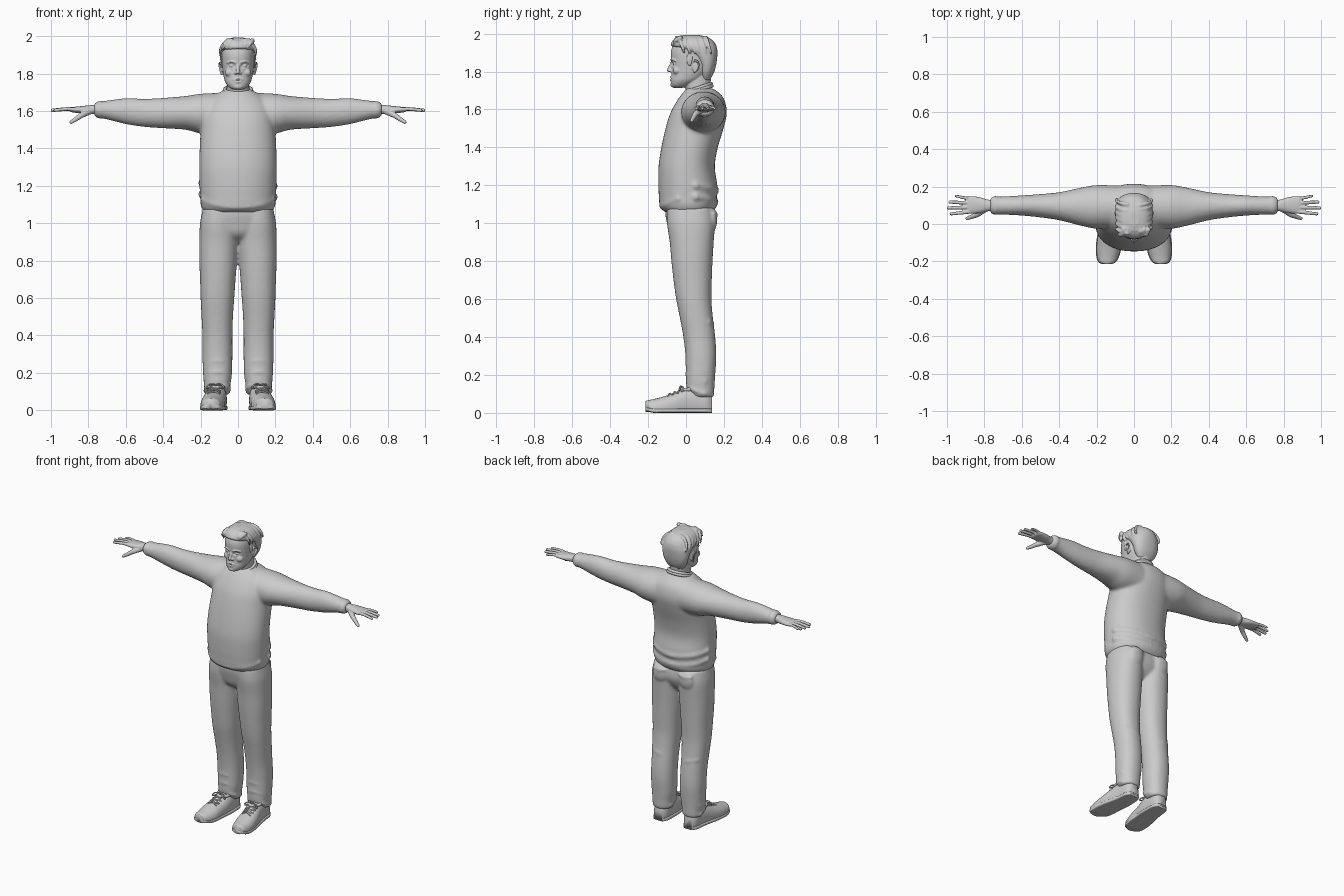
import bpy, bmesh, math, random
from mathutils import Vector, Matrix

random.seed(4)


def spline(rows, steps):
    """Smooth curve through rows of numbers."""
    out = []
    for i in range(len(rows) - 1):
        a, b, c, d = (rows[max(0, min(len(rows) - 1, i + k))] for k in (-1, 0, 1, 2))
        for j in range(steps):
            t = j / steps
            out.append([0.5 * (2 * q + (r - p) * t + (2 * p - 5 * q + 4 * r - s) * t * t
                               + (3 * q - p - 3 * r + s) * t ** 3) for p, q, r, s in zip(a, b, c, d)])
    return out + [list(rows[-1])]


def skin(bm, rings):
    rings = [[bm.verts.new(p) for p in ring] for ring in rings]
    n = len(rings[0])
    for a, b in zip(rings, rings[1:]):
        for i in range(n):
            bm.faces.new((a[i], a[(i + 1) % n], b[(i + 1) % n], b[i]))
    bm.faces.new(rings[0])
    bm.faces.new(rings[-1])


def loft(bm, rows, axis='Z', side=1, p=2.2, n=40, steps=5):
    """Rows are (position, u min, u max, v min, v max) of superellipse sections."""
    rings = []
    for t, u0, u1, v0, v1 in spline(rows, steps):
        ring = []
        for i in range(n):
            c, s = math.cos(math.tau * i / n), math.sin(math.tau * i / n)
            u = (u0 + u1) / 2 + (u1 - u0) / 2 * math.copysign(abs(c) ** (2 / p), c)
            v = (v0 + v1) / 2 + (v1 - v0) / 2 * math.copysign(abs(s) ** (2 / p), s)
            x, y, z = {'X': (t, u, v), 'Y': (u, t, v), 'Z': (u, v, t)}[axis]
            ring.append((x * side, y, z))
        rings.append(ring)
    skin(bm, rings)


def blob(bm, loc, scale, side=1):
    m = Matrix.Translation((loc[0] * side, loc[1], loc[2])) @ Matrix.Diagonal((*scale, 1))
    bmesh.ops.create_uvsphere(bm, u_segments=20, v_segments=12, radius=1, matrix=m)


def tube(bm, pts, r0, r1=None, side=1, n=10, steps=5):
    """Round-ended tube through points."""
    r1 = r0 if r1 is None else r1
    path = [Vector((q[0] * side, q[1], q[2])) for q in spline(pts, steps)]
    rings = []
    for i, c in enumerate(path):
        d = path[min(i + 1, len(path) - 1)] - path[max(i - 1, 0)]
        rot = d.to_track_quat('Z', 'Y')
        r = r0 + (r1 - r0) * i / (len(path) - 1)
        rings.append([c + rot @ Vector((r * math.cos(math.tau * k / n), r * math.sin(math.tau * k / n), 0))
                      for k in range(n)])
    skin(bm, rings)
    blob(bm, path[0], (r0,) * 3)
    blob(bm, path[-1], (r1,) * 3)


def finish(name, bm, voxel=0, smooth=3):
    bmesh.ops.recalc_face_normals(bm, faces=bm.faces)
    for f in bm.faces:
        f.smooth = True
    me = bpy.data.meshes.new(name)
    bm.to_mesh(me)
    bm.free()
    ob = bpy.data.objects.new(name, me)
    bpy.context.collection.objects.link(ob)
    if voxel:
        m = ob.modifiers.new("fuse", 'REMESH')
        m.mode, m.voxel_size, m.use_smooth_shade = 'VOXEL', voxel, True
        m = ob.modifiers.new("soften", 'SMOOTH')
        m.iterations, m.factor = smooth, 0.5
    return ob


def sym(rows):
    """Rows (z, half width, y min, y max) to symmetric loft rows."""
    return [(z, -w, w, a, b) for z, w, a, b in rows]


# sweater: torso, sleeves, hem folds
bm = bmesh.new()
loft(bm, sym([(1.055, .165, -.10, .13), (1.07, .187, -.125, .15), (1.10, .2, -.14, .166),
              (1.14, .202, -.143, .162), (1.2, .206, -.146, .165), (1.3, .207, -.145, .152),
              (1.4, .205, -.13, .168), (1.5, .2, -.108, .198), (1.58, .195, -.083, .215),
              (1.65, .165, -.045, .203), (1.69, .115, -.015, .172), (1.712, .075, .005, .135)]))
for s in (-1, 1):
    loft(bm, [(.08, -.02, .205, 1.47, 1.698), (.2, -.025, .208, 1.48, 1.692), (.28, -.01, .195, 1.50, 1.68),
              (.4, .02, .17, 1.508, 1.67), (.5, .035, .16, 1.515, 1.665), (.6, .045, .153, 1.53, 1.668),
              (.7, .05, .147, 1.555, 1.656), (.745, .052, .146, 1.563, 1.65), (.768, .056, .142, 1.57, 1.645)],
         'X', s, 2)
    tube(bm, [(.742, .1 + .048 * math.cos(a), 1.607 + .043 * math.sin(a))
              for a in [math.tau * i / 16 for i in range(17)]], .006, side=s, steps=2)
for z, y in ((1.185, .155), (1.125, .152)):
    tube(bm, [(-.195, .05, z + .03), (-.13, y - .032, z + .005), (0, y, z - .012),
              (.13, y - .032, z), (.195, .05, z + .015)], .02)
tube(bm, [(-.19, -.04, 1.13), (-.12, -.105, 1.1), (0, -.128, 1.088), (.12, -.105, 1.1), (.19, -.04, 1.13)], .014)
finish("sweater", bm, .009, 6)

# ribbed collar
bm = bmesh.new()
for r, h in ((.076, 0), (.071, .012)):
    tube(bm, [(r * math.sin(a), .066 - r * .93 * math.cos(a), 1.702 + h - .022 * math.cos(a))
              for a in [math.tau * i / 24 for i in range(25)]], .0095, steps=2)
finish("collar", bm)

# trousers: hips, legs, pockets, ankle folds
bm = bmesh.new()
loft(bm, sym([(1.11, .175, -.1, .13), (1.06, .188, -.11, .145), (1.0, .19, -.1, .148),
              (.94, .13, -.08, .12), (.9, .05, -.03, .08)]))
for s in (-1, 1):
    loft(bm, [(1.08, .0, .188, -.1, .14), (1.0, .0, .203, -.1, .152), (.9, .0, .207, -.086, .146),
              (.8, .005, .207, -.077, .14), (.7, .013, .203, -.066, .136), (.6, .02, .2, -.052, .134),
              (.5, .027, .195, -.032, .142), (.4, .03, .19, -.014, .154), (.3, .03, .19, -.003, .16),
              (.2, .032, .187, .0, .154), (.14, .04, .182, .002, .15), (.1, .045, .178, .022, .148),
              (.082, .052, .172, .035, .143)], side=s)
    blob(bm, (.1, .143, 1.02), (.052, .022, .06), s)
    tube(bm, [(.05, .152, 1.055), (.1, .164, 1.047), (.15, .146, 1.055)], .006, side=s)
    for z, d in ((.125, .004), (.19, -.003), (.25, -.004)):
        tube(bm, [(.045, .1, z - .02), (.055, .03, z), (.11, .006 + d, z + .015),
                  (.165, .03, z), (.18, .1, z - .025)], .009, side=s)
    tube(bm, [(.06, .12, .45), (.11, .142, .465), (.17, .12, .48)], .01, side=s)
finish("trousers", bm, .009, 5)

# shoes, soles and laces
bm, soles, laces = bmesh.new(), bmesh.new(), bmesh.new()
outline = [(-.214, .122, .165, .062), (-.203, .1, .187, .066), (-.17, .082, .198, .073), (-.12, .07, .2, .086),
           (-.06, .066, .192, .106), (0, .06, .178, .132), (.06, .06, .168, .14), (.11, .064, .162, .13),
           (.138, .08, .146, .10)]
for s in (-1, 1):
    loft(bm, [(y, a, b, -.03 if abs(y) < .2 else .0, h) for y, a, b, h in outline], 'Y', s)
    loft(soles, [(y, a - .004, b + .004, 0 if y > -.2 else .008, .024 if y > -.2 else .03)
                 for y, a, b, h in outline], 'Y', s, 5)
    tube(bm, [(.075, .06, .13), (.085, .0, .122), (.118, -.03, .124), (.152, .0, .122), (.158, .06, .13)], .01, side=s)
    for k in range(4):
        y, z = -.095 + .026 * k, .101 + .009 * k
        for e in (-1, 1):
            tube(laces, [(.13 - e * .03, y, z - .012), (.128, y + .01, z), (.126 + e * .03, y + .022, z - .006)],
                 .0045, side=s, n=8)
    for e in (-1, 1):
        tube(laces, [(.122, -.015, .135), (.122 + e * .03, -.03, .14), (.122 + e * .048, -.035, .118),
                     (.122 + e * .02, -.03, .125)], .004, side=s, n=8)
for v in bm.verts:
    v.co.z = max(v.co.z, .006)
finish("shoes", bm)
finish("soles", soles)
finish("laces", laces)

# hands with spread fingers and a lowered thumb
for s, side in ((-1, "left"), (1, "right")):
    bm = bmesh.new()
    loft(bm, [(.74, .068, .13, 1.583, 1.632), (.78, .068, .13, 1.583, 1.632), (.82, .06, .142, 1.586, 1.628),
              (.86, .055, .148, 1.59, 1.624), (.888, .057, .146, 1.593, 1.62), (.9, .065, .138, 1.6, 1.614)], 'X', s)
    for y, tx, ty, r in ((.068, .978, .054, .0115), (.09, .993, .086, .012), (.112, .984, .117, .0115),
                         (.133, .952, .15, .01)):
        tube(bm, [(.86, y, 1.606), (.91, y + (ty - y) * .45, 1.611), (tx, ty, 1.604)], r, r * .75, s)
    tube(bm, [(.79, .085, 1.6), (.835, .053, 1.578), (.865, .04, 1.558), (.892, .03, 1.541)], .018, .0095, s)
    finish(side + "_hand", bm, .004, 2)

# head: skull with eye sockets, then neck and features
bm = bmesh.new()
loft(bm, sym([(1.714, .022, -.066, -.02), (1.725, .045, -.077, .02), (1.75, .066, -.08, .07),
              (1.78, .076, -.077, .11), (1.82, .083, -.076, .14), (1.86, .087, -.079, .15),
              (1.90, .088, -.08, .15), (1.93, .084, -.072, .143), (1.955, .07, -.055, .125),
              (1.972, .045, -.03, .09), (1.98, .02, 0, .05)]), n=72)
for v in bm.verts:
    for x in (-.034, .034):
        d = math.hypot((v.co.x - x) / .024, (v.co.z - 1.842) / .014)
        if v.co.y < 0 and d < 1:
            v.co.y += .012 * (1 - d * d)
loft(bm, sym([(1.62, .064, .0, .135), (1.69, .062, .0, .13), (1.74, .06, -.01, .13), (1.79, .06, .0, .135)]))
tube(bm, [(0, -.07, 1.855), (0, -.08, 1.832), (0, -.09, 1.808)], .007, .0105)
tube(bm, [(-.026, -.073, 1.767), (0, -.081, 1.771), (.026, -.073, 1.767)], .0045)
tube(bm, [(-.02, -.073, 1.757), (0, -.08, 1.755), (.02, -.073, 1.757)], .0055)
blob(bm, (0, -.068, 1.73), (.024, .014, .014))
for s in (-1, 1):
    blob(bm, (.012, -.08, 1.803), (.0085, .01, .0075), s)
    blob(bm, (.034, -.058, 1.842), (.014, .012, .010), s)
    tube(bm, [(.014, -.076, 1.86), (.035, -.073, 1.865), (.058, -.056, 1.858)], .006, .005, s)
    blob(bm, (.045, -.048, 1.805), (.026, .022, .022), s)
    blob(bm, (.086, .05, 1.828), (.007, .02, .03), s)
    tube(bm, [(.08, .028, 1.835), (.094, .04, 1.857), (.1, .062, 1.852), (.097, .064, 1.828),
              (.088, .045, 1.797)], .0055, side=s)
finish("head", bm, .0035, 2)

# hair: short cap, sideburns and combed locks
bm = bmesh.new()
loft(bm, sym([(1.755, .05, .085, .125), (1.79, .074, .07, .146), (1.83, .088, .065, .158), (1.87, .095, .04, .164),
              (1.9, .098, .0, .166), (1.925, .098, -.055, .163), (1.94, .095, -.08, .158), (1.963, .083, -.07, .142),
              (1.982, .06, -.046, .112), (1.993, .025, -.01, .065)]))
for s in (-1, 1):
    blob(bm, (.083, .02, 1.865), (.009, .018, .038), s)
    for k in range(6):
        y = -.045 + .03 * k + random.uniform(-.006, .006)
        tube(bm, [(.035, y, 1.978), (.07, y + .008, 1.965), (.094, y + .02, 1.93), (.094, y + .03, 1.9)],
             .012, .006, s)
for k in range(7):
    x = .065 - .022 * k
    tube(bm, [(x + .012, -.03, 1.977), (x, -.06, 1.96), (x - .016, -.068 + abs(x) * .2, 1.935)], .013, .007)
finish("hair", bm, .0055, 2)
